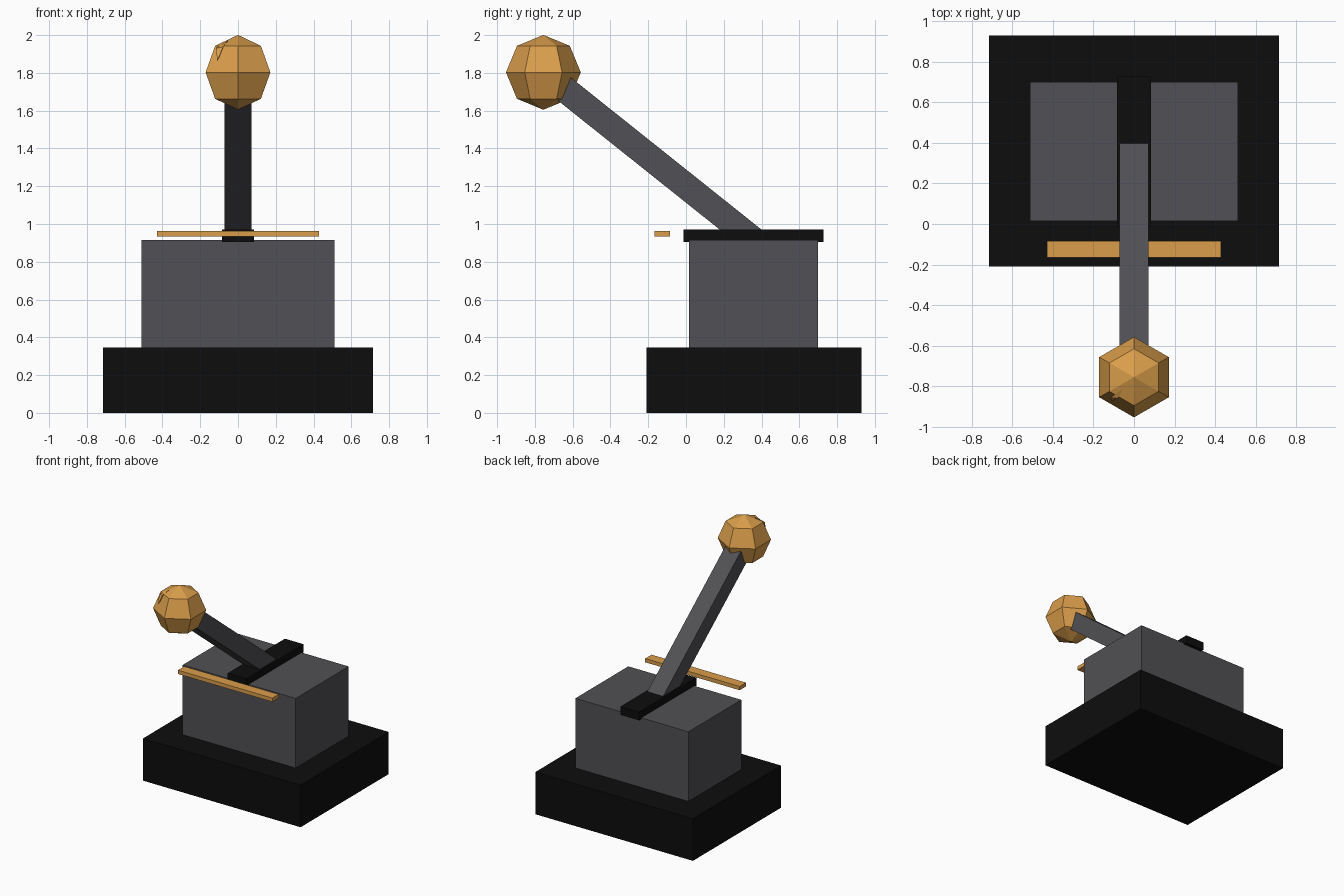
import bpy
from mathutils import Vector

cube = bpy.data.objects.get("Cube")
if cube:
    bpy.data.objects.remove(cube, do_unlink=True)


def material(name, rgb):
    mat = bpy.data.materials.new(name)
    mat.use_nodes = True
    color = (*rgb, 1)
    mat.diffuse_color = color
    mat.node_tree.nodes["Principled BSDF"].inputs["Base Color"].default_value = color
    return mat


BLACK = material("black", (0.004, 0.004, 0.004))
GRAY = material("dark gray", (0.082, 0.081, 0.09))
GOLD = material("amber", (0.70, 0.34, 0.07))


def finish(name, mat):
    obj = bpy.context.object
    obj.name = name
    obj.data.materials.append(mat)
    return obj


def box(name, mat, low, high):
    low, high = Vector(low), Vector(high)
    bpy.ops.mesh.primitive_cube_add(size=1, location=(low + high) / 2)
    obj = finish(name, mat)
    obj.scale = high - low
    return obj


# Stacked body, slot plate and floating crossbar
box("base", BLACK, (-0.714, -0.21, 0), (0.714, 0.93, 0.345))
box("housing", GRAY, (-0.512, 0.015, 0.345), (0.512, 0.70, 0.915))
box("slot_plate", BLACK, (-0.085, -0.012, 0.905), (0.085, 0.728, 0.972))
box("crossbar", GOLD, (-0.428, -0.166, 0.933), (0.428, -0.084, 0.964))

# Slanted square lever, from inside the slot plate to the knob centre
knob_center = Vector((0, -0.755, 1.803))
foot = Vector((0, 0.365, 0.91))
axis = knob_center - foot
bpy.ops.mesh.primitive_cube_add(size=1, location=(foot + knob_center) / 2)
lever = finish("lever", GRAY)
lever.scale = (0.143, 0.138, axis.length)
lever.rotation_euler = (-axis.to_2d().y and Vector((axis.z, -axis.y)).angle_signed(Vector((1, 0))), 0, 0)

# Faceted knob
bpy.ops.mesh.primitive_uv_sphere_add(segments=6, ring_count=4, radius=0.198, location=knob_center)
finish("knob", GOLD)

# Small chip standing out of the knob
mesh = bpy.data.meshes.new("knob_chip")
mesh.from_pydata(
    [(-0.116, -0.855, 1.931), (-0.08, -0.86, 1.937), (-0.11, -0.875, 1.862), (-0.053, -0.81, 1.972)],
    [], [(0, 2, 1), (0, 1, 3), (1, 2, 3), (0, 3, 2)])
chip = bpy.data.objects.new("knob_chip", mesh)
chip.data.materials.append(GOLD)
bpy.context.collection.objects.link(chip)
